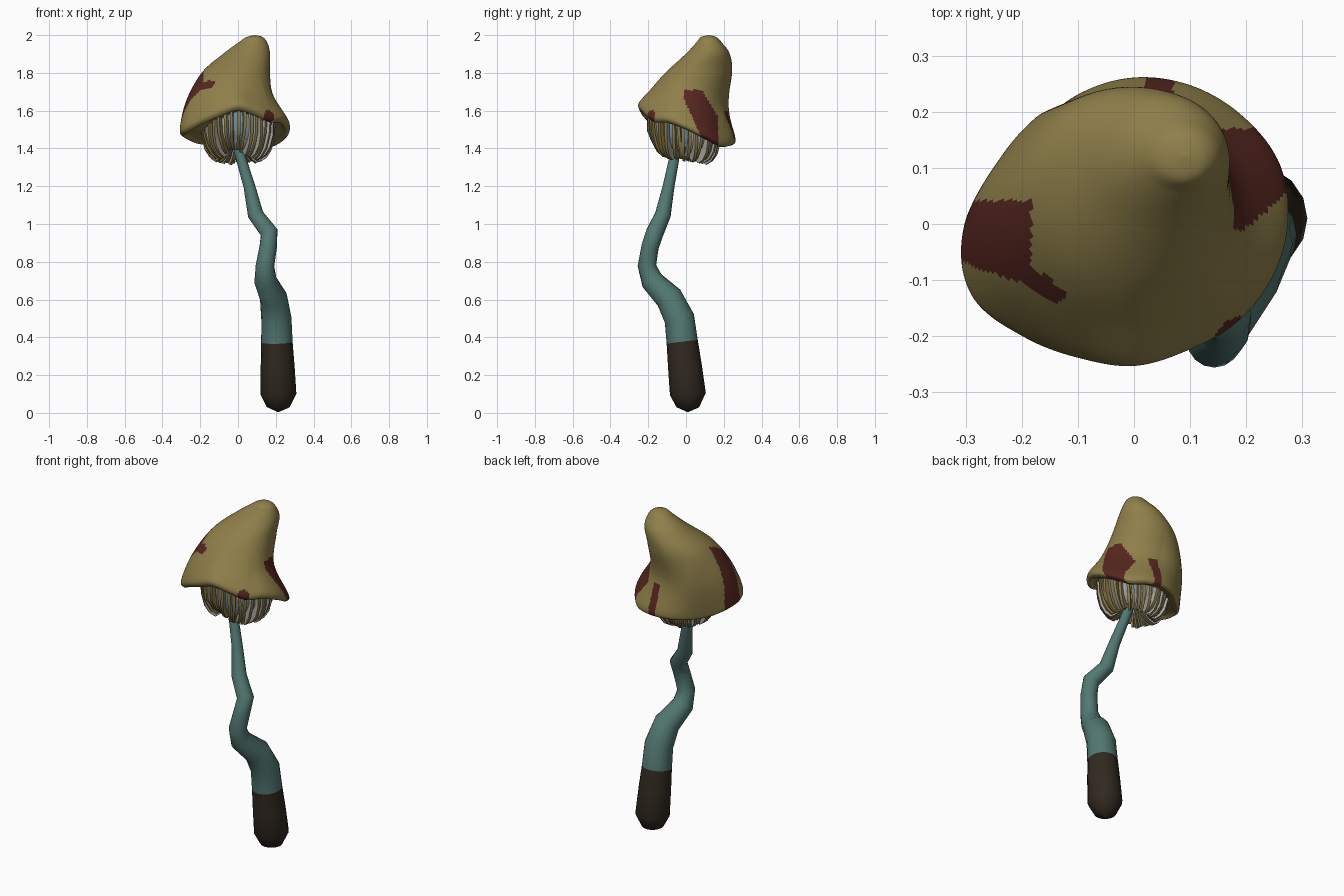
import bpy, bmesh, math, random
from mathutils import Vector

if "Cube" in bpy.data.objects:
    bpy.data.objects.remove(bpy.data.objects["Cube"])

random.seed(4)

def material(name, rgb):
    m = bpy.data.materials.new(name)
    m.diffuse_color = (*rgb, 1)
    m.use_nodes = True
    m.node_tree.nodes["Principled BSDF"].inputs["Base Color"].default_value = m.diffuse_color
    return m

OLIVE = material("olive cap", (0.275, 0.213, 0.068))
RED = material("red brown spots", (0.095, 0.020, 0.014))
TEAL = material("teal stem", (0.085, 0.188, 0.166))
BROWN = material("dark brown base", (0.030, 0.022, 0.014))
PALE = material("pale gill", (0.40, 0.39, 0.36))
BLUE = material("blue gill", (0.17, 0.29, 0.38))

def finish(bm, name, mats, angle=60):
    bmesh.ops.remove_doubles(bm, verts=bm.verts, dist=1e-5)
    bmesh.ops.recalc_face_normals(bm, faces=bm.faces)
    me = bpy.data.meshes.new(name)
    bm.to_mesh(me)
    bm.free()
    for m in mats:
        me.materials.append(m)
    ob = bpy.data.objects.new(name, me)
    bpy.context.collection.objects.link(ob)
    bpy.ops.object.select_all(action='DESELECT')
    ob.select_set(True)
    bpy.context.view_layer.objects.active = ob
    bpy.ops.object.shade_smooth_by_angle(angle=math.radians(angle))
    return ob

def loft(name, rings, mats, rule, angle=60):
    """Skin closed rings of points; rule(centre, ring number) picks the colour."""
    bm = bmesh.new()
    rows = [[bm.verts.new(p) for p in r] for r in rings]
    n = len(rows[0])
    for i in range(len(rows) - 1):
        for j in range(n):
            k = (j + 1) % n
            f = bm.faces.new((rows[i][j], rows[i][k], rows[i + 1][k], rows[i + 1][j]))
            f.material_index = rule(f.calc_center_median(), i)
    return finish(bm, name, mats, angle)

def catmull(a, b, c, d, t):
    return 0.5 * (2 * b + (c - a) * t + (2 * a - 5 * b + 4 * c - d) * t * t
                  + (3 * b - a - 3 * c + d) * t ** 3)

def around(table, th):
    """Smooth periodic lookup of a table spread over a full turn."""
    n = len(table)
    u = (th / math.tau * n) % n
    i = int(u)
    return catmull(*(table[(i + k) % n] for k in (-1, 0, 1, 2)), u - i)

# Stem: bent tapering tube, x, y, z, radius
path = [(.213, .01, .005, .004), (.213, .01, .03, .06), (.214, .01, .1, .095),
        (.21, -.005, .24, .09), (.206, -.02, .375, .083), (.203, -.035, .5, .08),
        (.188, -.09, .61, .073), (.145, -.18, .70, .06), (.143, -.207, .78, .049),
        (.16, -.19, .88, .046), (.165, -.165, .955, .047), (.093, -.122, 1.05, .042),
        (.06, -.092, 1.2, .031), (.015, -.062, 1.35, .027), (-.015, -.04, 1.47, .027),
        (-.02, -.03, 1.6, .03)]
rings = []
for i, (x, y, z, r) in enumerate(path):
    a, b = path[max(i - 1, 0)], path[min(i + 1, len(path) - 1)]
    t = (Vector(b[:3]) - Vector(a[:3])).normalized()
    u = (Vector((1, 0, 0)) - t * t.x).normalized()
    v = t.cross(u)
    rings.append([Vector((x, y, z)) + r * (u * math.cos(k * math.tau / 16) + v * math.sin(k * math.tau / 16))
                  for k in range(16)])
loft("stem", rings, [TEAL, BROWN], lambda c, i: int(i < 4))

# Cap: leaning cone lofted down to a wavy rim, then folded flat underneath
RIM_R = [.27, .277, .27, .265, .26, .252, .244, .26, .302, .315, .28, .256, .25, .242, .25, .26]
RIM_Z = [1.50, 1.45, 1.41, 1.415, 1.42, 1.42, 1.42, 1.43, 1.46, 1.48, 1.53, 1.57, 1.60, 1.575, 1.54, 1.535]
TOP = [(.09, .12, 2.0, 0, 0), (.088, .12, 1.99, .042, .04), (.078, .122, 1.96, .077, .068),
       (.045, .115, 1.9, .125, .117), (-.012, .067, 1.8, .181, .177)]

def cap_profile(th):
    d = Vector((math.cos(th), math.sin(th), 0))
    r, z = around(RIM_R, th), around(RIM_Z, th)
    pts = [Vector((x + rx * d.x, y + ry * d.y, h)) for x, y, h, rx, ry in TOP]
    up = Vector((0, 0, 1))
    bulge = d * r + up * (z + .04)
    push = .025 * max(0, -d.x) - .047 * max(0, math.cos(th - math.pi / 4))
    pts += [(pts[-1] + bulge) / 2 + d * push, bulge, d * r * .95 + up * z,
            d * r * .85 + up * (z + .012), d * .16 + up * (z * .7 + .3 * 1.5 + .02), up * 1.58]
    return pts

N, SUB = 220, 12
columns = []
for j in range(N):
    p = cap_profile(j * math.tau / N)
    col = []
    for i in range(len(p) - 1):
        a, d = p[max(i - 1, 0)], p[min(i + 2, len(p) - 1)]
        col += [catmull(a, p[i], p[i + 1], d, s / SUB) for s in range(SUB)]
    columns.append(col + [p[-1]])

def cap_colour(c, i):
    if i >= 9 * SUB:
        return 2                                  # hidden centre of the underside
    if i >= 7 * SUB:
        return 0                                  # lip and underside
    x, y, z = c
    left = x < -.183 and -.105 - .35 * (x + .2) < y < .042
    s = max(0, min(1, ((x + .18) * .05 - (y + .08) * .045) / .0045))
    tail = math.hypot(x + .19 - .05 * s, y + .09 + .035 * s) < .017 and x < -.1
    right = x > .1 and z < 1.71 and -.01 + max(0, 1.66 - z) * .45 < y < min(.17, .09 + (1.7 - z) * .6)
    back = y > .15 and .02 < x < .07 and z < 1.6
    small = (c - Vector((.165, -.185, 1.57))).length < .033
    return int(left or tail or right or back or small)

loft("cap", [[c[i] for c in columns] for i in range(len(columns[0]))], [OLIVE, RED, BLUE], cap_colour, 80)

# Gills: ring of thin wavy blades around a recessed bowl
CX, CY, SLOPE = 0.0, -.01, .14
BLADE = [(.192, 1.6), (.198, 1.53), (.195, 1.46), (.178, 1.395), (.152, 1.355), (.122, 1.335),
         (.09, 1.355), (.055, 1.405), (.025, 1.47)]
ROOT = [(.165, 1.6), (.172, 1.53), (.168, 1.46), (.152, 1.425), (.13, 1.395), (.105, 1.38),
        (.08, 1.40), (.05, 1.44), (.02, 1.5)]

def place(r, z, th, off=0):
    x = CX + r * math.cos(th) - off * math.sin(th)
    y = CY + r * math.sin(th) + off * math.cos(th)
    return Vector((x, y, z - SLOPE * (y - CY)))

loft("gill_bowl", [[place(r, z, k * math.tau / 40) for k in range(40)] for r, z in ROOT],
     [BLUE, PALE], lambda c, i: int(i > 2 or math.sin(5 * math.atan2(c.y, c.x)) > .1))

bm = bmesh.new()
COUNT = 36
for g in range(COUNT):
    th = (g + random.uniform(-.2, .2)) * math.tau / COUNT
    bend, phase = random.uniform(.003, .008), random.uniform(0, 6.28)
    length = random.uniform(-.006, .012)
    # blades are shorter where the stem passes in front
    length += .05 * max(0, math.cos(th - math.radians(258))) ** 12
    strips = []
    for side in (-1, 1):
        for prof, inward in ((BLADE, 0), (ROOT, .006)):
            strips.append([bm.verts.new(place(r - inward, z + (length if 2 < i < 8 and not inward else 0), th,
                           side * min(.0078, r * .06) + bend * math.sin(i * .9 + phase) * r / .2))
                           for i, (r, z) in enumerate(prof)])
    lo, lr, ro, rr = strips
    for i in range(len(BLADE) - 1):
        for a, b, m in ((lo, lr, 1), (lo, ro, 0), (ro, rr, g % 2)):
            f = bm.faces.new((a[i], a[i + 1], b[i + 1], b[i]))
            f.material_index = m
finish(bm, "gills", [OLIVE, PALE], 40)
